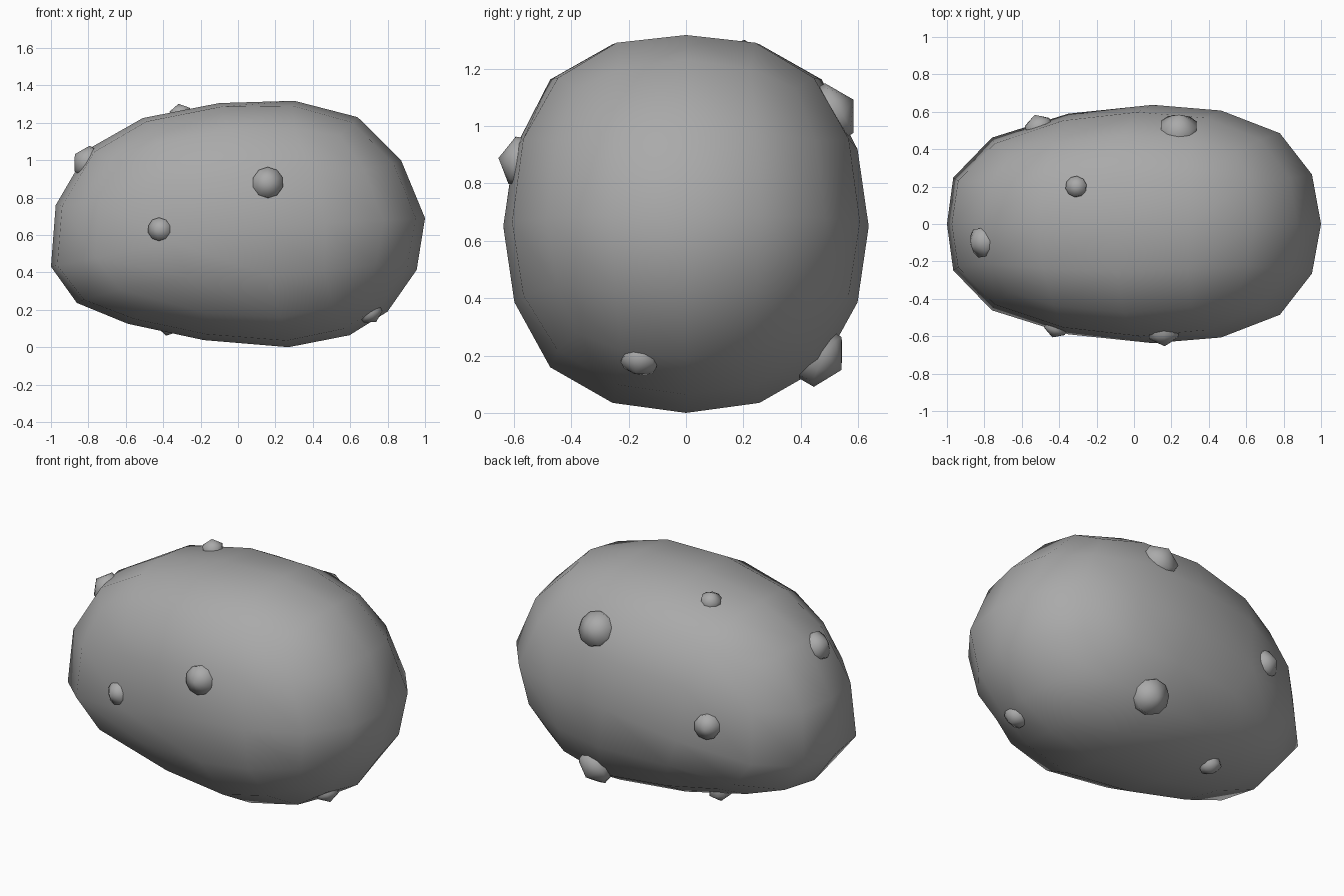
import bpy
import math
from mathutils import Vector

cube = bpy.data.objects.get("Cube")
if cube:
    bpy.data.objects.remove(cube, do_unlink=True)

stone = bpy.data.materials.new("stone_grey")
stone.use_nodes = True
stone.diffuse_color = (0.4, 0.4, 0.4, 1)
stone.node_tree.nodes["Principled BSDF"].inputs["Base Color"].default_value = (0.4, 0.4, 0.4, 1)

# Side outline, from the narrow end over the top and back underneath
OUTLINE = [(-1, .43), (-.98, .75), (-.8, 1.06), (-.5, 1.23), (-.1, 1.305), (.29, 1.32),
           (.64, 1.23), (.88, .99), (1, .69), (.96, .42), (.8, .19), (.59, .06),
           (.27, 0), (-.17, .035), (-.59, .125), (-.87, .24)]
ROUNDNESS = [1, 1.014, 1.036, 1.014]   # radius of a smoothed cube at each outline step
CENTRE = Vector((.1, .65))
HALF_WIDTH = .637


def finish(obj, name):
    obj.name = obj.data.name = name
    obj.data.materials.append(stone)
    for poly in obj.data.polygons:
        poly.use_smooth = True


def outline_at(u, w):
    """Offset from the centre to the outline, and the cube radius, in one direction."""
    step = (math.atan2(w, -u) / math.tau * 16) % 16
    i, f = int(step) % 16, step % 1
    a, b = Vector(OUTLINE[i]), Vector(OUTLINE[(i + 1) % 16])
    radius = ROUNDNESS[i % 4] * (1 - f) + ROUNDNESS[(i + 1) % 4] * f
    return a.lerp(b, f) - CENTRE, radius


# Body: a smoothed cube drawn out to the egg-shaped outline
bpy.ops.mesh.primitive_cube_add(size=2)
body = bpy.context.object
smooth = body.modifiers.new("smooth", "SUBSURF")
smooth.levels = 2
smooth.use_limit_surface = False
bpy.ops.object.modifier_apply(modifier=smooth.name)
axis = max(v.co.z for v in body.data.vertices
           if abs(v.co.x) < 1e-4 and abs(v.co.y) < 1e-4)
for vert in body.data.vertices:
    u, v, w = vert.co / axis
    offset, radius = outline_at(u, w)
    shoulder = 4 * v * v * max(0, 1 - v * v)   # fuller between the middle and the flanks
    fullness = 1 + shoulder * (.05 + .025 * (w - u))
    x, z = CENTRE + offset * (math.hypot(u, w) / radius * fullness)
    y = v * HALF_WIDTH * (1 + .035 * u + .015 * shoulder)
    vert.co = (x, y, z)
body.data.update()
finish(body, "body")

# Bumps: small low domes half sunk into the body (position, radius, height)
BUMPS = [
    ("front_bump_large", (.16, -.6, .88), .083, .06),
    ("front_bump_small", (-.42, -.56, .63), .062, .05),
    ("nose_bump", (-.82, -.1, 1.0), .08, .065),
    ("top_bump", (-.31, .2, 1.26), .056, .055),
    ("back_bump_upper", (.24, .53, 1.06), .1, .08),
    ("tail_bump", (.73, -.17, .15), .063, .05),
    ("underside_bump", (-.38, .21, .08), .06, .05),
    ("back_bump_side", (-.52, .55, .67), .073, .06),
    ("back_bump_lower", (.28, .49, .18), .1, .075),
]
for name, spot, size, height in BUMPS:
    _, ground, normal, _ = body.closest_point_on_mesh(Vector(spot))
    radius = size / .866
    bpy.ops.mesh.primitive_uv_sphere_add(segments=10, ring_count=3, radius=radius)
    bump = bpy.context.object
    bump.location = ground + normal * (height - radius)
    bump.rotation_euler = normal.to_track_quat("Z", "Y").to_euler()
    finish(bump, name)
